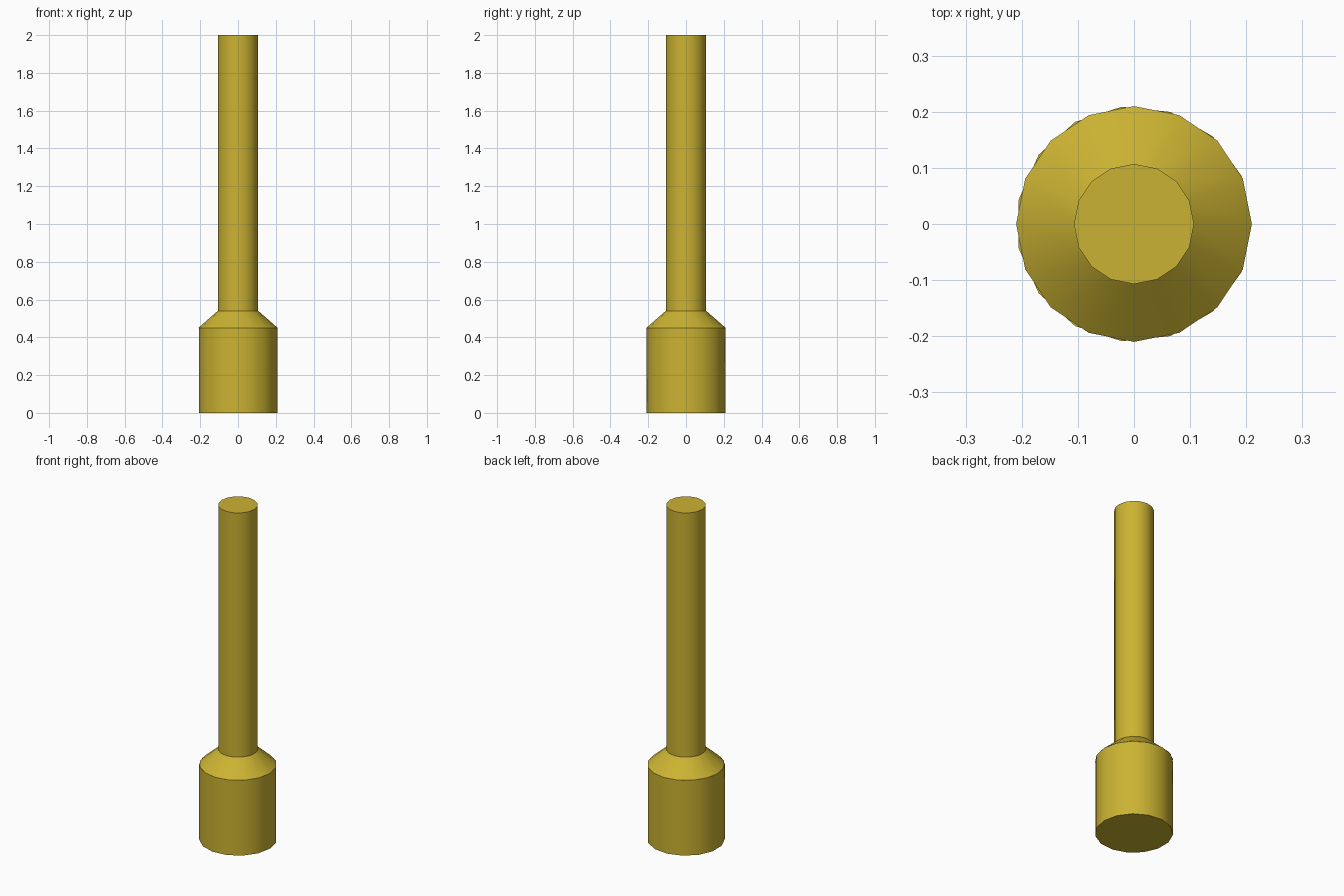
import bpy, bmesh, math

if "Cube" in bpy.data.objects:
    bpy.data.objects.remove(bpy.data.objects["Cube"])

yellow = bpy.data.materials.new("mustard_yellow")
yellow.diffuse_color = (0.60, 0.45, 0.032, 1)
yellow.use_nodes = True
yellow.node_tree.nodes["Principled BSDF"].inputs["Base Color"].default_value = yellow.diffuse_color


def frustum(name, sides, z0, z1, r0, r1):
    """Capped round part between two heights, first corner on +x."""
    bm = bmesh.new()
    rings = []
    for z, r in ((z0, r0), (z1, r1)):
        rings.append([bm.verts.new((r * math.cos(2 * math.pi * i / sides),
                                    r * math.sin(2 * math.pi * i / sides), z))
                      for i in range(sides)])
    low, high = rings
    for i in range(sides):
        j = (i + 1) % sides
        bm.faces.new((low[i], low[j], high[j], high[i]))
    bm.faces.new(low[::-1])
    bm.faces.new(high)
    mesh = bpy.data.meshes.new(name)
    bm.to_mesh(mesh)
    bm.free()
    mesh.materials.append(yellow)
    obj = bpy.data.objects.new(name, mesh)
    bpy.context.collection.objects.link(obj)
    # Smooth round the sides, sharp at the caps
    bpy.ops.object.select_all(action='DESELECT')
    obj.select_set(True)
    bpy.context.view_layer.objects.active = obj
    bpy.ops.object.shade_smooth_by_angle(angle=math.radians(30))
    return obj


# Wide base, tapered shoulder and long shaft
frustum("base", 15, 0.0, 0.45, 0.21, 0.21)
frustum("shoulder", 16, 0.45, 0.54, 0.21, 0.107)
frustum("shaft", 16, 0.54, 2.0, 0.107, 0.107)
